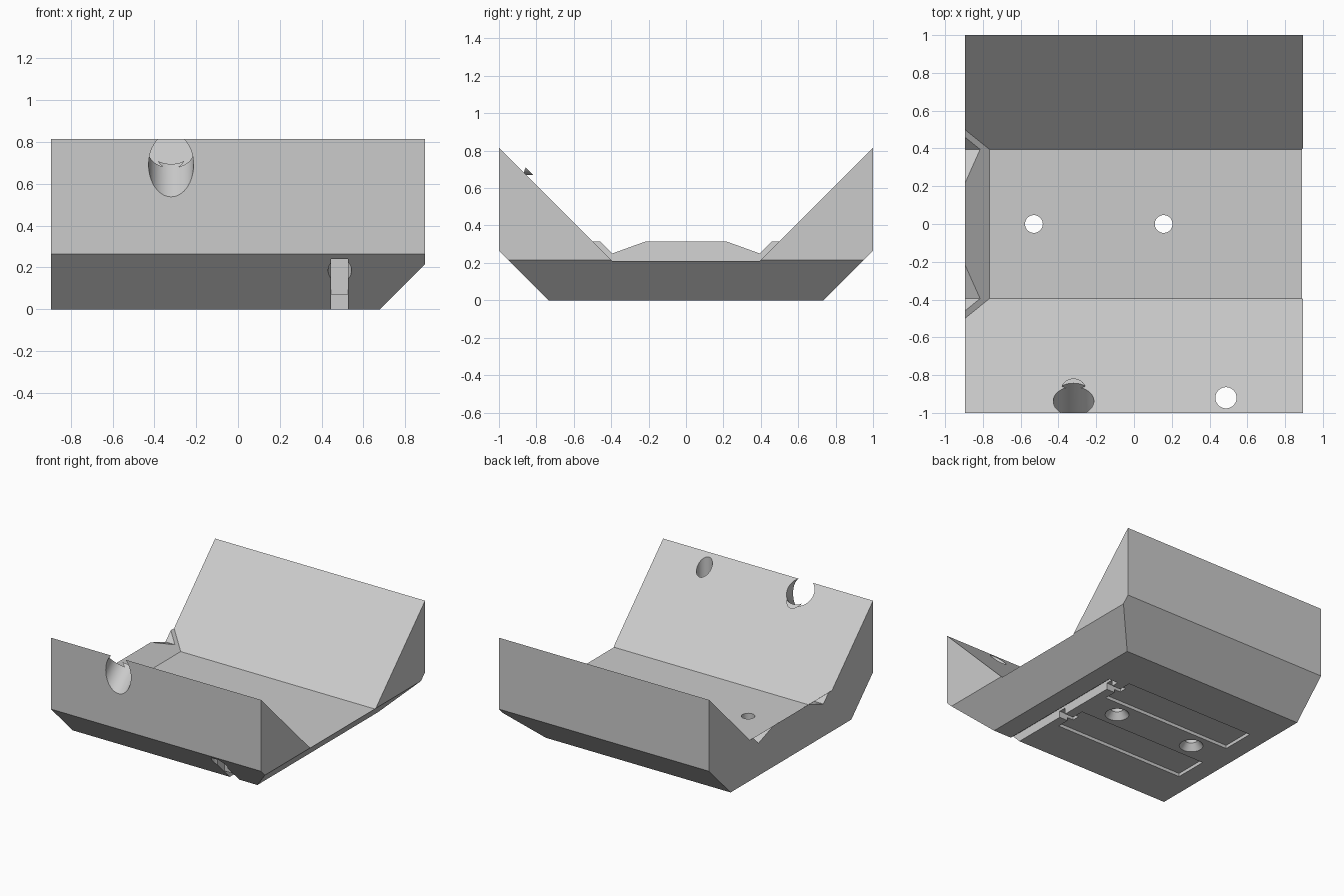
import bpy, bmesh, math
from mathutils import Vector, Matrix

old = bpy.data.objects.get("Cube")
if old:
    bpy.data.objects.remove(old, do_unlink=True)

grey = bpy.data.materials.new("plain_grey")
grey.use_nodes = True
grey.diffuse_color = (0.6, 0.6, 0.6, 1)
grey.node_tree.nodes["Principled BSDF"].inputs["Base Color"].default_value = (0.6, 0.6, 0.6, 1)


def to_object(name, bm):
    bmesh.ops.recalc_face_normals(bm, faces=bm.faces)
    mesh = bpy.data.meshes.new(name)
    bm.to_mesh(mesh)
    bm.free()
    mesh.materials.append(grey)
    ob = bpy.data.objects.new(name, mesh)
    bpy.context.collection.objects.link(ob)
    return ob


def slice_off(bm, point, normal):
    """Remove everything on the normal side of a plane and cap the cut."""
    geom = bm.verts[:] + bm.edges[:] + bm.faces[:]
    cut = bmesh.ops.bisect_plane(bm, geom=geom, plane_co=point, plane_no=normal, clear_outer=True)
    edges = [e for e in cut["geom_cut"] if isinstance(e, bmesh.types.BMEdge)]
    bmesh.ops.edgeloop_fill(bm, edges=edges)


def prism(points, lo, hi, axis="x"):
    """Extrude a (y, z) profile along x, or an (x, z) profile along y."""
    bm = bmesh.new()
    put = (lambda a, b: (lo, a, b)) if axis == "x" else (lambda a, b: (a, lo, b))
    face = bm.faces.new([bm.verts.new(put(a, b)) for a, b in points])
    side = bmesh.ops.extrude_face_region(bm, geom=[face])["geom"]
    move = Vector((hi - lo, 0, 0)) if axis == "x" else Vector((0, hi - lo, 0))
    bmesh.ops.translate(bm, vec=move, verts=[v for v in side if isinstance(v, bmesh.types.BMVert)])
    return bm


def box(x0, x1, y0, y1, z0, z1):
    return prism([(y0, z0), (y1, z0), (y1, z1), (y0, z1)], x0, x1)


def rod(centre, direction, length, r1, r2=None):
    bm = bmesh.new()
    turn = Vector((0, 0, 1)).rotation_difference(Vector(direction)).to_matrix().to_4x4()
    bmesh.ops.create_cone(bm, cap_ends=True, segments=64, radius1=r1,
                          radius2=r1 if r2 is None else r2, depth=length,
                          matrix=Matrix.Translation(centre) @ turn)
    return bm


# Cradle body: trough profile with a sloped underside at one end
half = [(0.735, 0), (1, 0.265), (1, 0.815), (0.395, 0.21)]
bm = prism(half + [(-y, z) for y, z in reversed(half)], -1.0, 0.895)
slice_off(bm, (0.68, 0, 0), (1, 0, -1))
body = to_object("cradle_body", bm)


def combine(name, bm, operation="DIFFERENCE"):
    tool = to_object(name, bm)
    tool.hide_render = True
    mod = body.modifiers.new(name, "BOOLEAN")
    mod.operation = operation
    mod.solver = "EXACT"
    mod.object = tool
    bpy.context.view_layer.objects.active = body
    bpy.ops.object.modifier_apply(modifier=mod.name)
    bpy.data.objects.remove(tool, do_unlink=True)


# End lip: ramp rising from the floor, with a V notch at each side
combine("end_lip", prism([(-1.05, 0.1), (-0.629, 0.1), (-1.05, 0.44)], -0.52, 0.52, "y"), "UNION")
for s in (1, -1):
    combine("lip_notch", prism([(s * 0.395, 0.25), (s * 0.495, 0.35), (s * 0.118, 0.35)], -1.2, -0.7))
combine("end_trim", box(-1.3, -0.895, -1.5, 1.5, -0.5, 1.5))

# Small crescent ledge beside the large cable hole
bm = rod((-0.32, -0.85, 0.74), (0, 1, 0), 0.22, 0.07)
slice_off(bm, (0, 0, -0.148), (0, 1, 1))
combine("crescent_ledge", bm, "UNION")
combine("large_hole", rod((-0.32, -0.9375, 0.7525), (0, 1, 1), 0.6, 0.1075))

# Upright hole through the front wall
combine("small_hole", rod((0.487, -0.92, 0.4), (0, 0, 1), 1.0, 0.056))

# Cable groove under the base, rising at the front
groove = [(-1.1, -0.1), (0.35, -0.1), (0.35, 0.07), (-0.8, 0.07), (-0.8, 0.24), (-1.1, 0.24)]
combine("cable_groove", prism(groove, 0.445, 0.525))

# Shallow pad recesses and the short channels leading to them
for s in (1, -1):
    y0, y1 = sorted((s * 0.13, s * 0.39))
    combine("pad_recess", box(-0.745, 0.372, y0, y1, -0.1, 0.025))
    combine("side_channel", box(0.32, 0.49, s * 0.26 - 0.03, s * 0.26 + 0.03, -0.1, 0.05))

# Countersunk screw holes
for x in (-0.53, 0.157):
    combine("screw_hole", rod((x, 0, 0.2), (0, 0, 1), 0.7, 0.047))
    combine("countersink", rod((x, 0, 0.015), (0, 0, 1), 0.13, 0.123, 0.024))

# Smooth the bores, keep all other edges sharp
bpy.ops.object.select_all(action="DESELECT")
body.select_set(True)
bpy.context.view_layer.objects.active = body
bpy.ops.object.shade_smooth_by_angle(angle=math.radians(25))
